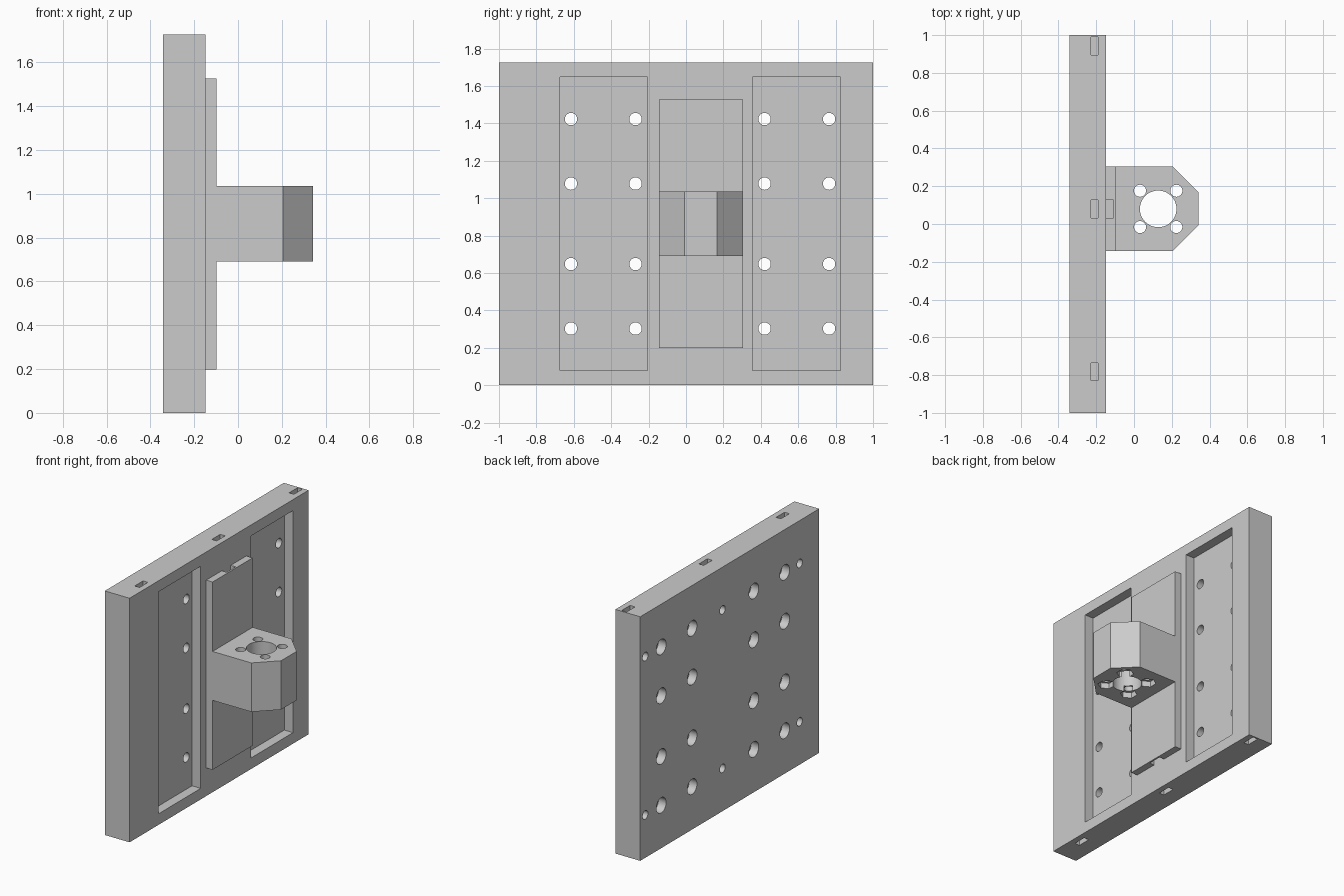
import bpy, bmesh, math
from mathutils import Matrix, Vector

cube = bpy.data.objects.get("Cube")
if cube:
    bpy.data.objects.remove(cube, do_unlink=True)

grey = bpy.data.materials.new("light grey")
grey.use_nodes = True
COLOUR = (0.6, 0.6, 0.6, 1)
grey.diffuse_color = COLOUR
grey.node_tree.nodes["Principled BSDF"].inputs["Base Color"].default_value = COLOUR


def box(bm, x, y, z):
    """Box from (min, max) pairs."""
    size = Matrix.Diagonal((x[1] - x[0], y[1] - y[0], z[1] - z[0], 1))
    mid = Vector((sum(x) / 2, sum(y) / 2, sum(z) / 2))
    bmesh.ops.create_cube(bm, size=1, matrix=Matrix.Translation(mid) @ size)


def rod(bm, axis, span, a, b, radius, sides=32):
    """Cylinder along X at (y, z) = (a, b), or along Z at (x, y) = (a, b)."""
    mid = sum(span) / 2
    if axis == "X":
        place = Matrix.Translation((mid, a, b)) @ Matrix.Rotation(math.pi / 2, 4, "Y")
    else:
        place = Matrix.Translation((a, b, mid))
    bmesh.ops.create_cone(bm, cap_ends=True, segments=sides, radius1=radius,
                          radius2=radius, depth=span[1] - span[0], matrix=place)


def make(name, bm):
    bmesh.ops.recalc_face_normals(bm, faces=bm.faces)
    mesh = bpy.data.meshes.new(name)
    bm.to_mesh(mesh)
    bm.free()
    mesh.materials.append(grey)
    obj = bpy.data.objects.new(name, mesh)
    bpy.context.collection.objects.link(obj)
    return obj


def combine(target, bm, operation="DIFFERENCE"):
    """Apply a boolean with a temporary tool mesh."""
    tool = make("tool", bm)
    tool.hide_render = True
    mod = target.modifiers.new("cut", "BOOLEAN")
    mod.operation, mod.solver, mod.object = operation, "EXACT", tool
    bpy.context.view_layer.objects.active = target
    bpy.ops.object.modifier_apply(modifier=mod.name)
    bpy.data.objects.remove(tool, do_unlink=True)


def finish(obj):
    bpy.ops.object.select_all(action="DESELECT")
    obj.select_set(True)
    bpy.context.view_layer.objects.active = obj
    bpy.ops.object.shade_smooth_by_angle(angle=math.radians(30))


BACK, FACE, TOP = -0.342, -0.148, 1.726
MID_Y = 0.08
NUT_Y = (0.943, MID_Y, -0.782)
BOLT_Z = (0.303, 1.423)
RAIL_Y = (-0.615, -0.27, 0.42, 0.765)
RAIL_Z = (0.303, 0.648, 1.078, 1.423)

# Back plate with two shallow rail pockets and edge nut slots
bm = bmesh.new()
box(bm, (BACK, FACE), (-1, 1), (0, TOP))
plate = make("back_plate", bm)

bm = bmesh.new()
for y in ((-0.675, -0.205), (0.355, 0.826)):
    box(bm, (FACE - 0.068, 0), y, (0.078, 1.648))
for y in NUT_Y:
    for z in ((-0.1, 0.355), (1.371, TOP + 0.1)):
        box(bm, (-0.228, -0.19), (y - 0.047, y + 0.047), z)
combine(plate, bm)

# Bolt holes: through the pockets, and blind into the nut slots
bm = bmesh.new()
for z in RAIL_Z:
    for y in RAIL_Y:
        rod(bm, "X", (-0.5, 0), y, z, 0.033)
for z in BOLT_Z:
    for y in NUT_Y:
        rod(bm, "X", (-0.5, 0 if y == MID_Y else -0.2), y, z, 0.03)
combine(plate, bm)

# Counterbores on the back
bm = bmesh.new()
for z in RAIL_Z:
    for y in RAIL_Y:
        rod(bm, "X", (-0.5, BACK + 0.06), y, z, 0.054)
combine(plate, bm)
finish(plate)

# Mounting flange with chamfered block
bm = bmesh.new()
LOW, HIGH = MID_Y - 0.224, MID_Y + 0.224
box(bm, (FACE, -0.098), (LOW, HIGH), (0.199, 1.527))
bracket = make("bracket", bm)

bm = bmesh.new()
outline = [(-0.12, LOW), (0.205, LOW), (0.342, LOW + 0.137),
           (0.342, HIGH - 0.137), (0.205, HIGH), (-0.12, HIGH)]
base = bm.faces.new([bm.verts.new((x, y, 0.69)) for x, y in outline])
top = bmesh.ops.extrude_face_region(bm, geom=[base])["geom"]
bmesh.ops.translate(bm, vec=(0, 0, 0.346),
                    verts=[v for v in top if isinstance(v, bmesh.types.BMVert)])
combine(bracket, bm, "UNION")

# Shaft bore, four screw holes and flange nut slots
HOLE_X = 0.128
corners = [(HOLE_X + i * 0.096, MID_Y + j * 0.096) for i in (-1, 1) for j in (-1, 1)]
bm = bmesh.new()
rod(bm, "Z", (0.5, 1.2), HOLE_X, MID_Y, 0.097, 48)
for x, y in corners:
    rod(bm, "Z", (0.5, 1.2), x, y, 0.032)
for z in ((0.1, 0.355), (1.371, 1.6)):
    box(bm, (-0.2, -0.11), (MID_Y - 0.05, MID_Y + 0.05), z)
combine(bracket, bm)

# Hexagonal nut pockets underneath
bm = bmesh.new()
for x, y in corners:
    rod(bm, "Z", (0.6, 0.73), x, y, 0.056, 6)
combine(bracket, bm)
finish(bracket)
